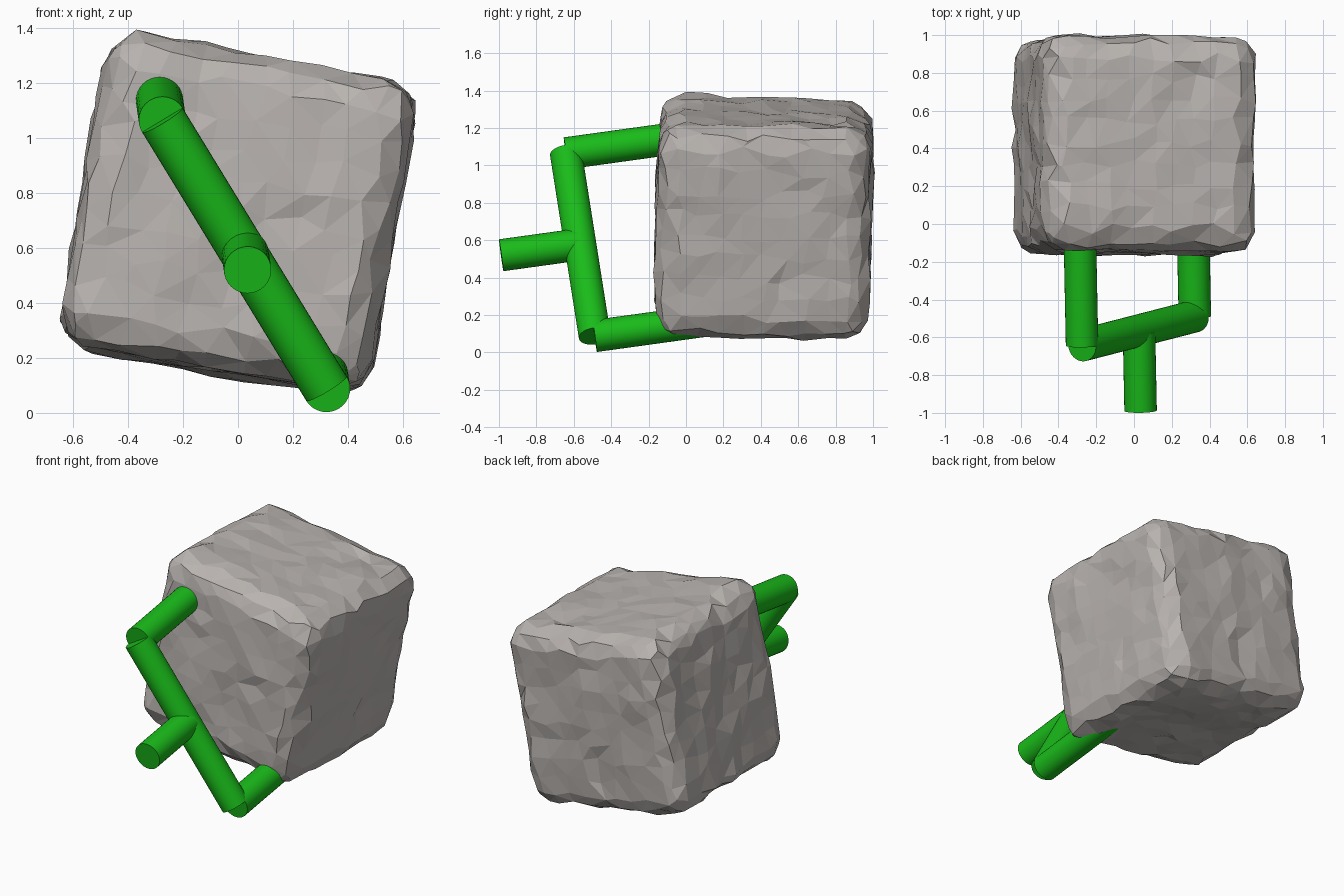
import bpy, bmesh, math, random
from mathutils import Vector, Matrix, noise

if "Cube" in bpy.data.objects:
    bpy.data.objects.remove(bpy.data.objects["Cube"])

random.seed(4)


def material(name, colour):
    mat = bpy.data.materials.new(name)
    mat.diffuse_color = (*colour, 1)
    mat.use_nodes = True
    mat.node_tree.nodes["Principled BSDF"].inputs["Base Color"].default_value = mat.diffuse_color
    return mat


GREEN = material("green_paint", (0.01, 0.5, 0.01))
STONE = material("warm_stone", (0.48, 0.45, 0.43))


def rod(name, start, end, radius=0.086):
    """Capped round bar between two points."""
    a, b = Vector(start), Vector(end)
    axis = b - a
    bpy.ops.mesh.primitive_cylinder_add(vertices=32, radius=radius, depth=axis.length,
                                        location=(a + b) / 2,
                                        rotation=axis.to_track_quat('Z', 'Y').to_euler())
    obj = bpy.context.object
    obj.name = name
    obj.data.materials.append(GREEN)
    bpy.ops.object.shade_smooth_by_angle(angle=math.radians(40))


# Stone block: subdivided cube with rounded edges and chipped, uneven faces
HALF, ROUND = 0.57, 0.13
INNER = HALF - ROUND
bm = bmesh.new()
bmesh.ops.create_cube(bm, size=2 * HALF)
bmesh.ops.subdivide_edges(bm, edges=bm.edges[:], cuts=9, use_grid_fill=True)
for v in bm.verts:
    core = Vector([max(-INNER, min(INNER, c)) for c in v.co])
    normal = (v.co - core).normalized()
    slide = Vector([random.uniform(-0.03, 0.03) for _ in range(3)])
    slide -= normal * slide.dot(normal)
    bump = 0.022 * noise.noise(v.co * 4.5) + random.uniform(-0.007, 0.007)
    v.co = core + normal * (ROUND + bump) + slide
bmesh.ops.triangulate(bm, faces=bm.faces[:], quad_method='SHORT_EDGE')
bmesh.ops.recalc_face_normals(bm, faces=bm.faces[:])
mesh = bpy.data.meshes.new("stone_block")
bm.to_mesh(mesh)
bm.free()
mesh.materials.append(STONE)
block = bpy.data.objects.new("stone_block", mesh)
bpy.context.collection.objects.link(block)
block.matrix_world = (Matrix.Translation((0, 0.415, 0.72))
                      @ Matrix.Rotation(math.radians(-1.5), 4, 'X')
                      @ Matrix.Rotation(math.radians(10), 4, 'Y'))

# Handle frame: crossbar, two arms into the stone, and a short grip
forward = Vector((-0.02, 0.99, 0.137)).normalized()
low = Vector((0.322, -0.488, 0.088))
high = Vector((-0.275, -0.642, 1.065))
grip = Vector((0.035, -0.988, 0.52))
rod("crossbar", low, high)
rod("upper_arm", high, high + forward * 0.65)
rod("lower_arm", low, low + forward * 0.75)
rod("grip", grip, grip + forward * 0.42)
